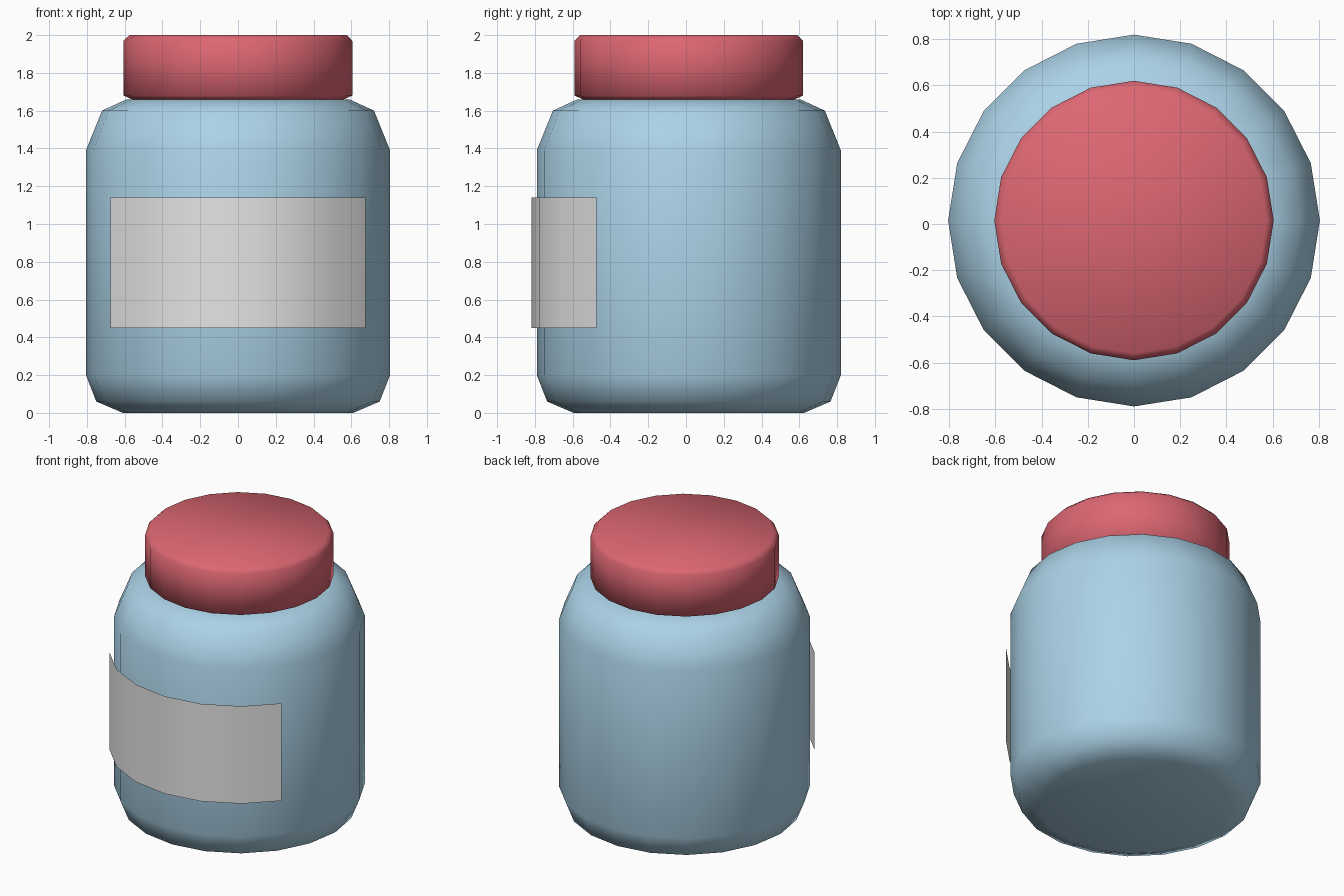
import bpy, bmesh, math

if "Cube" in bpy.data.objects:
    bpy.data.objects.remove(bpy.data.objects["Cube"])

SIDES = 20
CY = 0.015  # jar axis sits slightly behind the origin, label protrudes in front


def material(name, col):
    m = bpy.data.materials.new(name)
    m.diffuse_color = (*col, 1)
    m.use_nodes = True
    m.node_tree.nodes["Principled BSDF"].inputs["Base Color"].default_value = m.diffuse_color
    return m


blue = material("pale_blue", (0.43, 0.68, 0.84))
red = material("soft_red", (0.72, 0.135, 0.17))
grey = material("label_grey", (0.78, 0.78, 0.78))


def finish(bm, name, mat):
    for f in bm.faces:
        f.smooth = True
    me = bpy.data.meshes.new(name)
    bm.to_mesh(me)
    bm.free()
    me.materials.append(mat)
    ob = bpy.data.objects.new(name, me)
    bpy.context.collection.objects.link(ob)
    return ob


def ring(bm, r, z, angles):
    return [bm.verts.new((r * math.sin(a), CY - r * math.cos(a), z)) for a in angles]


def lathe(name, profile, mat):
    bm = bmesh.new()
    angles = [2 * math.pi * i / SIDES for i in range(SIDES)]
    rings = [ring(bm, r, z, angles) for r, z in profile]
    for lo, hi in zip(rings, rings[1:]):
        for i in range(SIDES):
            j = (i + 1) % SIDES
            bm.faces.new((lo[i], lo[j], hi[j], hi[i]))
    bm.faces.new(rings[0][::-1])
    bm.faces.new(rings[-1])
    return finish(bm, name, mat)


# Jar body with rounded base and shoulder
lathe("jar_body", [(0.61, 0), (0.75, 0.06), (0.805, 0.2), (0.805, 1.39),
                   (0.72, 1.6), (0.59, 1.66), (0.5, 1.66)], blue)

# Screw lid
lathe("lid", [(0.55, 1.655), (0.605, 1.68), (0.605, 1.97), (0.575, 2.0)], red)

# Curved label sheet wrapped over the front
bm = bmesh.new()
angles = [math.radians(18 * i) for i in range(-3, 4)]
lo = ring(bm, 0.833, 0.45, angles)
hi = ring(bm, 0.833, 1.14, angles)
for i in range(6):
    bm.faces.new((lo[i], lo[i + 1], hi[i + 1], hi[i]))
finish(bm, "label", grey)
